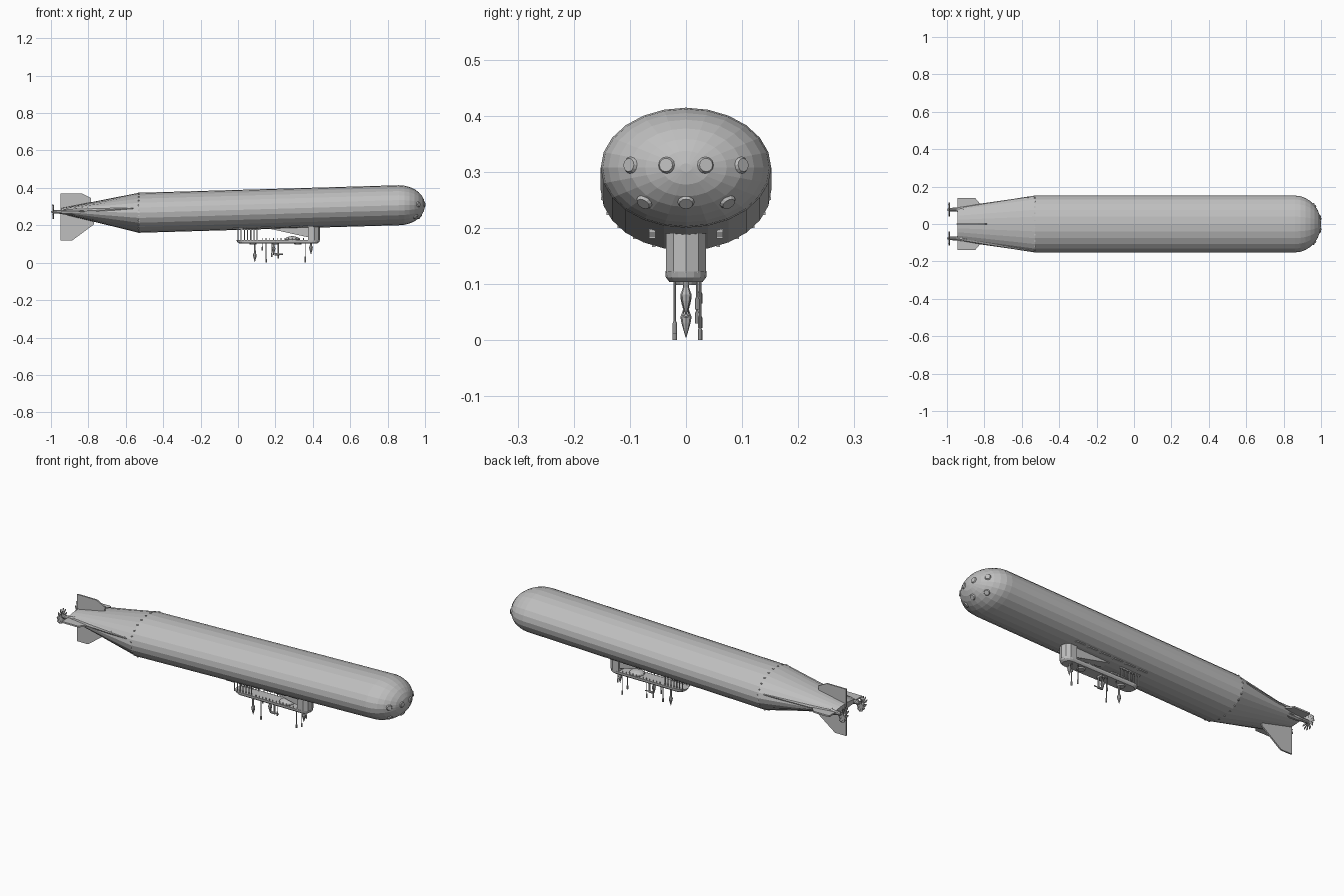
import bpy, bmesh, math
from mathutils import Vector, Matrix

cube = bpy.data.objects.get("Cube")
if cube:
    bpy.data.objects.remove(cube, do_unlink=True)

grey = bpy.data.materials.new("plain grey")
grey.use_nodes = True
COLOUR = (0.52, 0.52, 0.52, 1)
grey.diffuse_color = COLOUR
grey.node_tree.nodes["Principled BSDF"].inputs["Base Color"].default_value = COLOUR


def finish(name, bm):
    bmesh.ops.recalc_face_normals(bm, faces=bm.faces)
    mesh = bpy.data.meshes.new(name)
    bm.to_mesh(mesh)
    bm.free()
    mesh.materials.append(grey)
    obj = bpy.data.objects.new(name, mesh)
    bpy.context.collection.objects.link(obj)
    return obj


def loft(name, rings, closed=True):
    """Skin a list of point rings and cap both ends."""
    bm = bmesh.new()
    rows = [[bm.verts.new(p) for p in ring] for ring in rings]
    n = len(rows[0])
    for a, b in zip(rows, rows[1:]):
        for i in range(n):
            j = (i + 1) % n
            bm.faces.new((a[i], a[j], b[j], b[i]))
    bm.faces.new(rows[0])
    bm.faces.new(rows[-1])
    return finish(name, bm)


def oval_x(x, cy, cz, ry, rz, n):
    return [(x, cy + ry * math.cos(t), cz + rz * math.sin(t))
            for t in (2 * math.pi * i / n for i in range(n))]


def lathe(name, x, y, profile, n=8):
    """Upright turned part from (radius, z) pairs."""
    return loft(name, [[(x + r * math.cos(2 * math.pi * i / n),
                         y + r * math.sin(2 * math.pi * i / n), z)
                        for i in range(n)] for r, z in profile])


def plate(name, outline, thick, to_3d):
    return loft(name, [[to_3d(u, v, d) for u, v in outline]
                       for d in (-thick / 2, thick / 2)])


def box(name, centre, size):
    bm = bmesh.new()
    bmesh.ops.create_cube(bm, size=1, matrix=Matrix.Translation(centre)
                          @ Matrix.Diagonal((*size, 1)))
    return finish(name, bm)


def upright(u, v, d):
    return (u, d, v)


# Envelope: flat tail wedge, rising oval body, round nose
RY, RZ, SHOULDER, NOSE = 0.152, 0.107, -0.53, 0.86


def axis(x):
    return 0.267 + (x - SHOULDER) * 0.029


rings = [oval_x(-0.945, 0, 0.277, 0.088, 0.015, 24),
         oval_x(SHOULDER, 0, axis(SHOULDER), RY, RZ, 24)]
for k in range(8):
    a = k / 7 * math.radians(86)
    x = NOSE + 0.14 * math.sin(a)
    rings.append(oval_x(x, 0, axis(NOSE), RY * math.cos(a), RZ * math.cos(a), 24))
loft("envelope", rings)

# Seam studs round the tail shoulder
for i in range(24):
    t = 2 * math.pi * (i + 0.5) / 24
    box("seam_stud", (SHOULDER, 0.15 * math.cos(t), axis(SHOULDER) + 0.106 * math.sin(t)),
        (0.008, 0.006, 0.006))

# Nose portholes lying on the surface
for y, z in [(s * w, 0.312) for s in (-1, 1) for w in (0.035, 0.1)] + \
            [(w, 0.245) for w in (-0.075, 0, 0.075)]:
    u, w = y / RY, (z - axis(NOSE)) / RZ
    h = math.sqrt(1 - u * u - w * w)
    normal = Vector((h / 0.14, u / RY, w / RZ)).normalized()
    bm = bmesh.new()
    bmesh.ops.create_cone(bm, cap_ends=True, segments=12, radius1=0.016,
                          radius2=0.012, depth=0.007,
                          matrix=Matrix.Translation((NOSE + 0.14 * h, y, z))
                          @ normal.to_track_quat('Z', 'Y').to_matrix().to_4x4())
    finish("nose_porthole", bm)

# Fins
plate("upper_fin", [(-0.95, 0.27), (-0.95, 0.37), (-0.835, 0.37), (-0.785, 0.345),
                    (-0.79, 0.27)], 0.008, upright)
plate("lower_fin", [(-0.95, 0.28), (-0.95, 0.12), (-0.885, 0.12), (-0.77, 0.205),
                    (-0.77, 0.27)], 0.008, upright)
for s, side in ((1, "left"), (-1, "right")):
    plate(side + "_stabilizer", [(-0.945, 0.05), (-0.945, 0.14), (-0.85, 0.14),
                                 (-0.82, 0.105), (-0.82, 0.05)],
          0.008, lambda u, v, d: (u, s * v, 0.275 + d))
    # Engine fairing and nacelle
    loft(side + "_fairing", [oval_x(x, s * y, z, r, r, 8) for x, y, z, r in
                             ((-0.92, 0.078, 0.275, 0.014), (-0.8, 0.098, 0.278, 0.014),
                              (-0.56, 0.142, 0.292, 0.004))])
    loft(side + "_nacelle", [oval_x(x, s * 0.077, 0.272, r, r, 10) for x, r in
                             ((-1, 0.003), (-0.985, 0.009), (-0.95, 0.011),
                              (-0.92, 0.017), (-0.86, 0.017), (-0.84, 0.006))])
    # Many-bladed propeller
    for i in range(10):
        t = 2 * math.pi * i / 10
        c, n = math.cos(t), math.sin(t)
        plate(side + "_propeller_blade", [(0.004, -0.003), (0.004, 0.003),
                                          (0.038, 0.008), (0.038, -0.008)], 0.004,
              lambda u, v, d: (-0.988 + d + v * 0.4, s * 0.077 + u * c - v * n,
                               0.272 + u * n + v * c))


# Gondola deck with rounded ends
def deck(z, w, x0, x1):
    pts = []
    for cx, start in ((x1 - w, -90), (x0 + w, 90)):
        for i in range(9):
            a = math.radians(start + i * 22.5)
            pts.append((cx + w * math.cos(a), w * math.sin(a), z))
    return pts


loft("gondola_deck", [deck(0.104, 0.03, 0.005, 0.425), deck(0.112, 0.036, -0.005, 0.435),
                      deck(0.122, 0.037, -0.01, 0.438)])

# Forward cabin, rounded in front
loft("forward_cabin", [[(0.375, -0.036, z), (0.41, -0.036, z), (0.43, -0.022, z),
                        (0.438, 0, z), (0.43, 0.022, z), (0.41, 0.036, z),
                        (0.375, 0.036, z)] for z in (0.12, 0.2)])
plate("cabin_fairing", [(0.13, 0.19), (0.38, 0.135), (0.38, 0.2)], 0.05, upright)

# Rear suspension struts and deck railing
for s in (-1, 1):
    for i in range(7):
        x = 0.0 + i * 0.017
        lathe("suspension_strut", x, s * 0.03, [(0.003, 0.118), (0.003, 0.19)], 6)
    box("strut_beam", (0.05, s * 0.03, 0.178), (0.12, 0.008, 0.008))
    for i in range(12):
        lathe("railing_post", 0.13 + i * 0.02, s * 0.034,
              [(0.002, 0.12), (0.002, 0.133)], 4)
    # Thin keel panels along the lower envelope
    for i in range(6):
        x = 0.0 + i * 0.075
        box("keel_panel", (x, s * 0.06, axis(x) - 0.098), (0.055, 0.012, 0.006))

# Dome on the deck
bm = bmesh.new()
bmesh.ops.create_uvsphere(bm, u_segments=12, v_segments=8, radius=1,
                          matrix=Matrix.Translation((0.29, 0, 0.124))
                          @ Matrix.Diagonal((0.04, 0.035, 0.018, 1)))
finish("deck_dome", bm)

# Round hatches under the deck
for x in (0.08, 0.2, 0.32):
    lathe("deck_hatch", x, 0, [(0.018, 0.098), (0.022, 0.106)], 12)

# Hanging rods with weighted feet
for x, y, z in ((0.13, 0.025, 0.065), (0.15, -0.02, 0), (0.18, 0.02, 0.03),
                (0.215, 0.025, 0.022), (0.36, -0.02, 0.012), (0.36, 0.025, 0),
                (0.39, 0.02, 0.055)):
    lathe("hanging_rod", x, y, [(0.004, z), (0.004, z + 0.018), (0.0022, z + 0.022),
                                (0.0022, 0.112)])

# Hanging spears with swollen heads
for x, tip in ((0.09, 0.005), (0.19, 0.04), (0.39, 0.045)):
    lathe("hanging_spear", x, 0, [(0.0008, tip), (0.008, tip + 0.025),
                                  (0.01, tip + 0.036), (0.005, tip + 0.05),
                                  (0.0045, 0.112)])

# Hanging gun
lathe("gun_mount", 0.215, 0, [(0.005, 0.045), (0.005, 0.112)])
loft("gun_barrel", [oval_x(x, 0, 0.045, r, r, 8) for x, r in
                    ((0.195, 0.006), (0.22, 0.006), (0.222, 0.003), (0.24, 0.003))])
